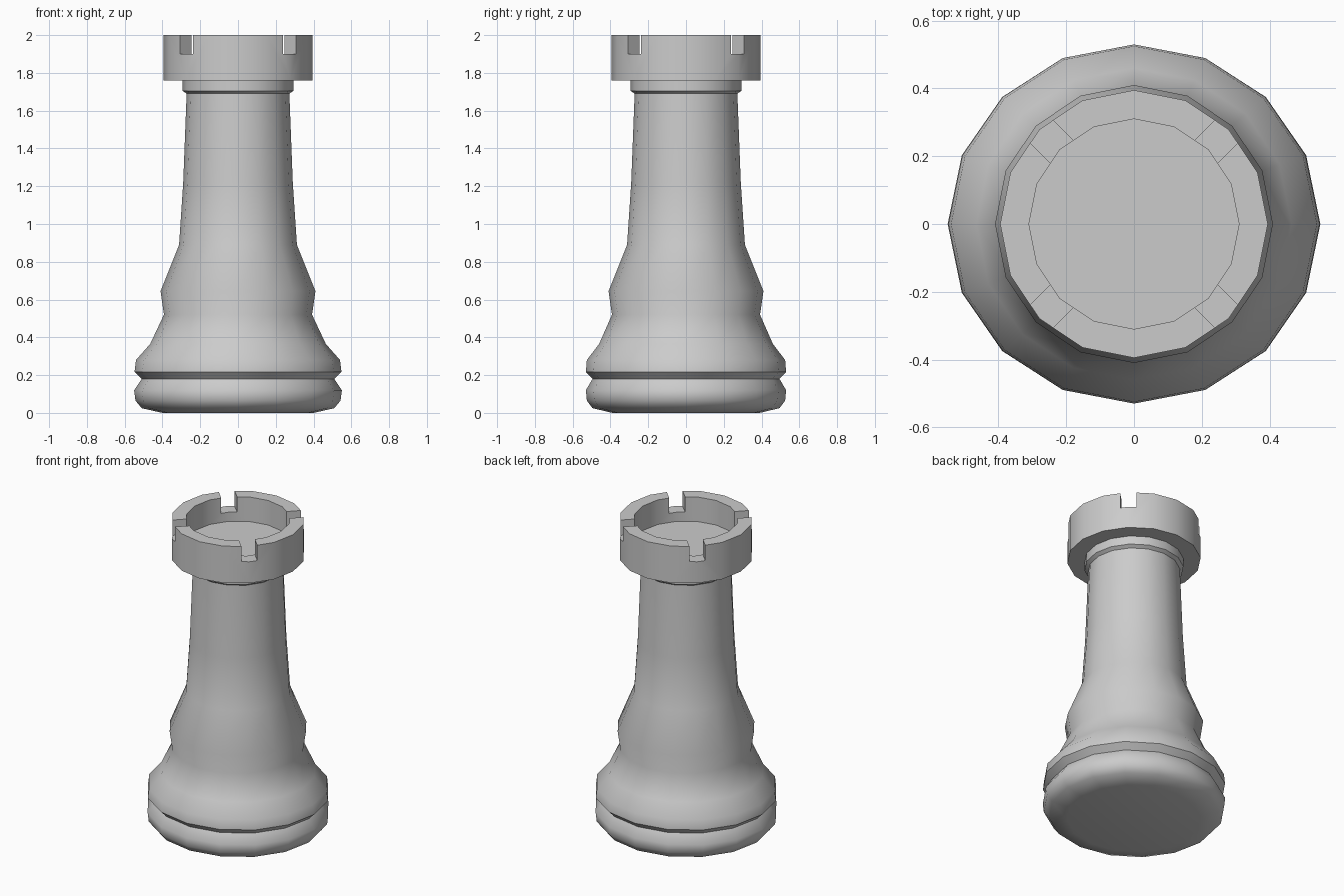
import bpy, bmesh, math

if "Cube" in bpy.data.objects:
    bpy.data.objects.remove(bpy.data.objects["Cube"])

SIDES = 16


def lathe(name, rings):
    """Stack (radius_x, radius_y, z) rings and cap both ends."""
    bm = bmesh.new()
    loops = []
    for rx, ry, z in rings:
        loops.append([bm.verts.new((rx * math.cos(2 * math.pi * i / SIDES),
                                    ry * math.sin(2 * math.pi * i / SIDES), z))
                      for i in range(SIDES)])
    for a, b in zip(loops, loops[1:]):
        for i in range(SIDES):
            j = (i + 1) % SIDES
            bm.faces.new((a[i], a[j], b[j], b[i]))
    bm.faces.new(loops[0][::-1])
    bm.faces.new(loops[-1])
    bmesh.ops.recalc_face_normals(bm, faces=bm.faces)
    mesh = bpy.data.meshes.new(name)
    bm.to_mesh(mesh)
    bm.free()
    ob = bpy.data.objects.new(name, mesh)
    bpy.context.collection.objects.link(ob)
    return ob


def activate(ob):
    bpy.ops.object.select_all(action='DESELECT')
    ob.select_set(True)
    bpy.context.view_layer.objects.active = ob


# Base, shaft and collar
body = lathe("body", [
    (0.40, 0.39, 0.0), (0.51, 0.495, 0.025), (0.543, 0.525, 0.065),
    (0.55, 0.53, 0.12), (0.51, 0.495, 0.18), (0.548, 0.53, 0.217),
    (0.54, 0.525, 0.28), (0.465, 0.46, 0.365), (0.392, 0.392, 0.52),
    (0.41, 0.41, 0.645), (0.312, 0.312, 0.89), (0.29, 0.29, 1.22),
    (0.272, 0.272, 1.69), (0.293, 0.293, 1.705), (0.293, 0.293, 1.765)])

# Crown with a recessed floor
crown = lathe("crown", [
    (0.29, 0.29, 1.76), (0.395, 0.395, 1.76), (0.395, 0.395, 2.0),
    (0.31, 0.31, 2.0), (0.31, 0.31, 1.84)])

# Diagonal notches through the crown wall
for sign in (1, -1):
    bpy.ops.mesh.primitive_cube_add(size=1, location=(0, 0, 2.0),
                                    rotation=(0, 0, sign * math.pi / 4))
    cutter = bpy.context.object
    cutter.name = "notch_cutter"
    cutter.scale = (1.2, 0.095, 0.2)
    cutter.hide_render = True
    mod = crown.modifiers.new("notch", 'BOOLEAN')
    mod.operation = 'DIFFERENCE'
    mod.solver = 'EXACT'
    mod.object = cutter
    activate(crown)
    bpy.ops.object.modifier_apply(modifier=mod.name)
    bpy.data.objects.remove(cutter)

# Smooth shading with crisp groove, collar and crown edges
for ob, angle in ((body, 46), (crown, 30)):
    activate(ob)
    bpy.ops.object.shade_smooth_by_angle(angle=math.radians(angle))
